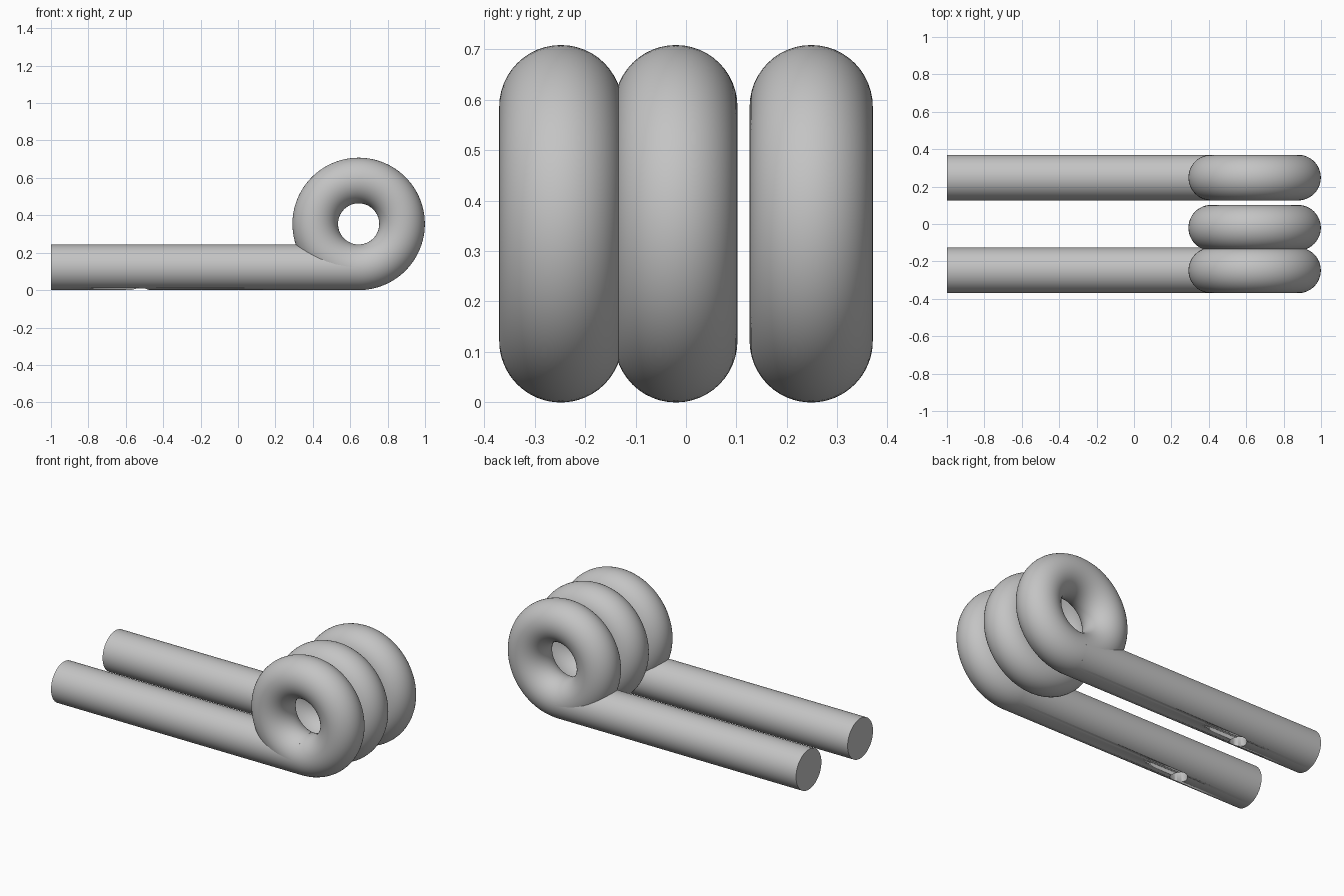
import bpy
import math

cube = bpy.data.objects.get("Cube")
if cube:
    bpy.data.objects.remove(cube, do_unlink=True)

TUBE = 0.122                # radius of rods and rings
RING = 0.232                # ring centre line radius
AXIS_X, AXIS_Z = 0.645, 0.354
END_X, HOLE_X = -1.0, -0.52

grey = bpy.data.materials.new("plain grey")
grey.use_nodes = True
colour = (0.55, 0.55, 0.55, 1)
grey.diffuse_color = colour
grey.node_tree.nodes["Principled BSDF"].inputs["Base Color"].default_value = colour


def finish(name):
    obj = bpy.context.object
    obj.name = name
    obj.data.materials.append(grey)
    bpy.ops.object.shade_smooth_by_angle(angle=math.radians(35))
    return obj


# Three coil rings, the middle one pressed against the front one
for name, y in (("front_ring", -0.248), ("middle_ring", -0.02), ("back_ring", 0.248)):
    bpy.ops.mesh.primitive_torus_add(
        major_radius=RING, minor_radius=TUBE, major_segments=96, minor_segments=48,
        location=(AXIS_X, y, AXIS_Z), rotation=(math.pi / 2, 0, 0))
    finish(name)

# Two straight rods, each with a small blind hole underneath
for name, y in (("front_rod", -0.248), ("back_rod", 0.248)):
    bpy.ops.mesh.primitive_cylinder_add(
        vertices=64, radius=TUBE, depth=AXIS_X - END_X,
        location=((AXIS_X + END_X) / 2, y, TUBE), rotation=(0, math.pi / 2, 0))
    rod = finish(name)

    bpy.ops.mesh.primitive_cylinder_add(
        vertices=32, radius=0.048, depth=0.2, location=(HOLE_X, y, 0))
    cutter = finish(name + "_hole_cutter")
    cutter.hide_render = True
    cutter.hide_set(True)

    cut = rod.modifiers.new("hole", 'BOOLEAN')
    cut.operation = 'DIFFERENCE'
    cut.solver = 'EXACT'
    cut.object = cutter
